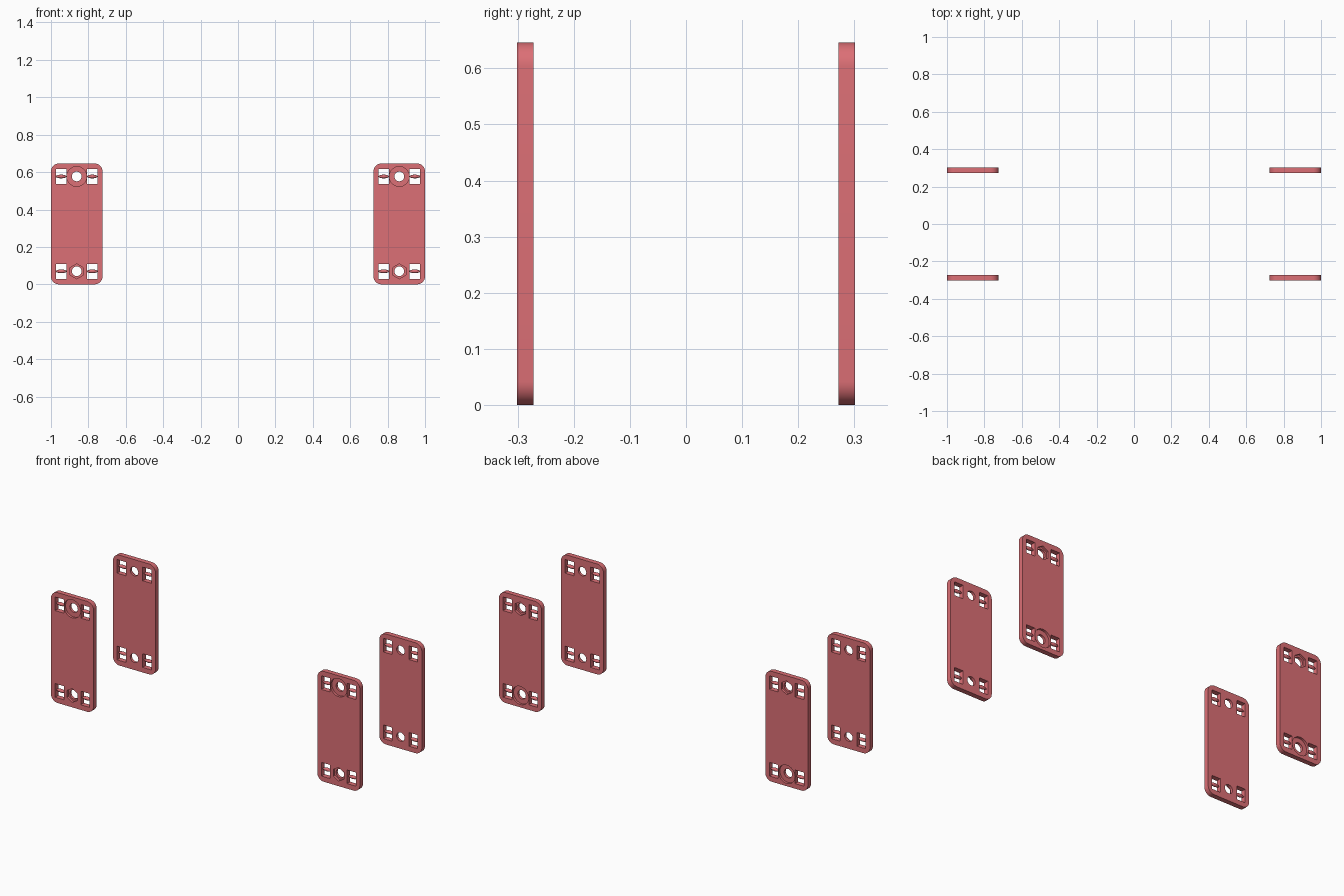
import bpy, bmesh, math

if "Cube" in bpy.data.objects:
    bpy.data.objects.remove(bpy.data.objects["Cube"])

W, H, T = 0.2755, 0.646, 0.029      # plate width, height, thickness
HOLE_Z = 0.2535                     # hole distance from plate centre
SLOT_X, SLOT_W, SLOT_H = 0.083, 0.056, 0.08


def ring(cx, cz, r, n, start=0.0):
    return [(cx + r * math.cos(start + 2 * math.pi * i / n),
             cz + r * math.sin(start + 2 * math.pi * i / n)) for i in range(n)]


def rounded_rect(w, h, r, seg=10):
    pts = []
    for k, (sx, sz) in enumerate([(1, 1), (-1, 1), (-1, -1), (1, -1)]):
        for i in range(seg + 1):
            a = math.pi / 2 * (k + i / seg)
            pts.append((sx * (w / 2 - r) + r * math.cos(a),
                        sz * (h / 2 - r) + r * math.sin(a)))
    return pts


def prism(name, pts, y0, y1):
    bm = bmesh.new()
    front = bm.faces.new([bm.verts.new((x, y0, z)) for x, z in pts])
    ext = bmesh.ops.extrude_face_region(bm, geom=[front])
    for v in ext["geom"]:
        if isinstance(v, bmesh.types.BMVert):
            v.co.y = y1
    bmesh.ops.recalc_face_normals(bm, faces=bm.faces[:])
    me = bpy.data.meshes.new(name)
    bm.to_mesh(me)
    bm.free()
    ob = bpy.data.objects.new(name, me)
    bpy.context.collection.objects.link(ob)
    return ob


def spindle(bm, cx, cz):
    # barrel-shaped cross bar, thicker in the middle
    n, rows = 16, []
    for i in range(9):
        t = -1 + i / 4
        r = 0.003 + 0.007 * (1 - t * t)
        x = cx + t * (SLOT_W / 2 + 0.001)
        rows.append([bm.verts.new((x, py, pz)) for py, pz in ring(0, cz, r, n)])
    faces = [bm.faces.new((a[j], a[(j + 1) % n], b[(j + 1) % n], b[j]))
             for a, b in zip(rows, rows[1:]) for j in range(n)]
    faces += [bm.faces.new(rows[0]), bm.faces.new(rows[-1])]
    bmesh.ops.recalc_face_normals(bm, faces=faces)


# plate body
plate = prism("front_plate_left", rounded_rect(W, H, 0.042), -T / 2, T / 2)

# cutters: bolt holes, round and hexagonal recesses, tie slots
cutters = [prism("round_recess_cutter", ring(0, HOLE_Z, 0.053, 48), -T, -0.001),
           prism("hex_recess_cutter", ring(0, -HOLE_Z, 0.04, 6, math.pi / 2), -T, -0.001)]
for sz in (1, -1):
    cutters.append(prism("hole_cutter", ring(0, sz * HOLE_Z, 0.026, 40), -T, T))
    for sx in (1, -1):
        box = [(sx * SLOT_X + a * SLOT_W / 2, sz * HOLE_Z + b * SLOT_H / 2)
               for a, b in ((-1, -1), (1, -1), (1, 1), (-1, 1))]
        cutters.append(prism("slot_cutter", box, -T, T))
for c in cutters:
    c.hide_render = True
    m = plate.modifiers.new("cut", "BOOLEAN")
    m.operation, m.solver, m.object = "DIFFERENCE", "EXACT", c

# bake the cuts and add the slot bars
dg = bpy.context.evaluated_depsgraph_get()
mesh = bpy.data.meshes.new_from_object(plate.evaluated_get(dg))
plate.modifiers.clear()
for c in cutters:
    bpy.data.objects.remove(c)
bm = bmesh.new()
bm.from_mesh(mesh)
for sz in (1, -1):
    for sx in (1, -1):
        spindle(bm, sx * SLOT_X, sz * HOLE_Z)
bm.to_mesh(mesh)
bm.free()
plate.data = mesh

mat = bpy.data.materials.new("red")
mat.diffuse_color = (0.72, 0.16, 0.18, 1)
mat.use_nodes = True
mat.node_tree.nodes["Principled BSDF"].inputs["Base Color"].default_value = mat.diffuse_color
mesh.materials.clear()
mesh.materials.append(mat)

bpy.ops.object.select_all(action="DESELECT")
plate.select_set(True)
bpy.context.view_layer.objects.active = plate
bpy.ops.object.shade_smooth_by_angle(angle=math.radians(30))

# four plates: back ones are turned over, so recesses face outwards
for side, sx in (("left", -1), ("right", 1)):
    for end, sy in (("front", -1), ("back", 1)):
        if (side, end) == ("left", "front"):
            ob = plate
        else:
            ob = plate.copy()
            ob.name = f"{end}_plate_{side}"
            bpy.context.collection.objects.link(ob)
        ob.location = (sx * (1 - W / 2), sy * (0.301 - T / 2), H / 2)
        ob.rotation_euler = (math.pi if sy > 0 else 0, 0, 0)
